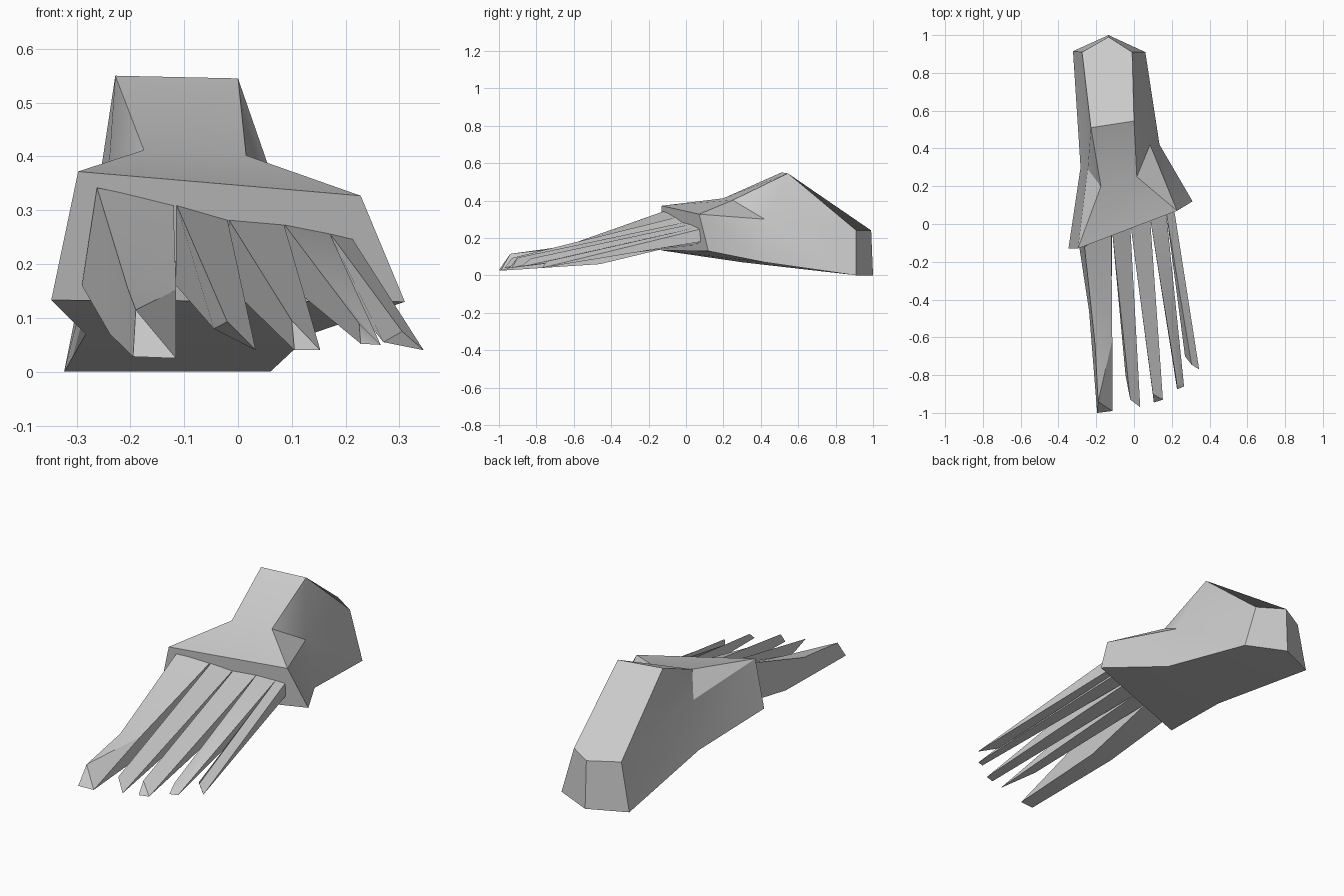
import bpy
import math
from mathutils import Vector

default = bpy.data.objects.get("Cube")
if default:
    bpy.data.objects.remove(default, do_unlink=True)

# Bone-grey material shared by every part
bone = bpy.data.materials.new("bone grey")
bone.use_nodes = True
colour = (0.6, 0.6, 0.6, 1)
bone.diffuse_color = colour
bone.node_tree.nodes["Principled BSDF"].inputs["Base Color"].default_value = colour


def make_part(name, points, faces):
    """Build an object from named corner points and faces listing those names."""
    order = list(points)
    mesh = bpy.data.meshes.new(name)
    indexed = [[order.index(corner) for corner in face.split()] for face in faces]
    mesh.from_pydata([Vector(points[key]) for key in order], [], indexed)
    mesh.materials.append(bone)
    part = bpy.data.objects.new(name, mesh)
    bpy.context.collection.objects.link(part)
    bpy.ops.object.select_all(action="DESELECT")
    bpy.context.view_layer.objects.active = part
    part.select_set(True)
    bpy.ops.object.mode_set(mode="EDIT")
    bpy.ops.mesh.select_all(action="SELECT")
    bpy.ops.mesh.normals_make_consistent(inside=False)
    bpy.ops.object.mode_set(mode="OBJECT")
    bpy.ops.object.shade_smooth_by_angle(angle=math.radians(30))
    return part


# Heel, ankle and instep in one faceted block
foot_points = {
    "front_top_right": (-.297, -.13, .372),
    "front_top_left": (.228, .07, .327),
    "front_low_right": (-.347, -.13, .133),
    "front_low_left": (.31, .12, .13),
    "instep_right": (-.175, .2, .412),
    "instep_left": (.015, .25, .402),
    "ankle_right": (-.228, .51, .55),
    "ankle_left": (0, .545, .545),
    "side_right": (-.245, .29, .31),
    "side_left": (.085, .42, .3),
    "sole_right": (-.283, .3, .07),
    "sole_left": (.135, .42, .07),
    "heel_top_right": (-.275, .91, .24),
    "heel_top_left": (-.01, .91, .24),
    "heel_top_back": (-.135, .99, .24),
    "heel_low_right": (-.323, .915, 0),
    "heel_low_left": (.06, .91, 0),
    "heel_low_back": (-.135, 1, 0),
}
foot_faces = [
    "front_top_right front_top_left front_low_left front_low_right",
    "front_top_right front_top_left instep_left instep_right",
    "instep_right instep_left ankle_left ankle_right",
    "ankle_right ankle_left heel_top_left heel_top_back heel_top_right",
    "front_low_right front_low_left sole_left sole_right",
    "sole_right sole_left heel_low_left heel_low_back heel_low_right",
]
for side in ("right", "left"):
    foot_faces += [face.replace("SIDE", side) for face in (
        "front_top_SIDE front_low_SIDE sole_SIDE side_SIDE",
        "front_top_SIDE side_SIDE instep_SIDE",
        "instep_SIDE side_SIDE ankle_SIDE",
        "ankle_SIDE side_SIDE heel_top_SIDE",
        "side_SIDE sole_SIDE heel_low_SIDE heel_top_SIDE",
        "heel_top_SIDE heel_low_SIDE heel_low_back heel_top_back",
    )]
make_part("foot_block", foot_points, foot_faces)


def front_y(x):
    """Depth of the slanted front of the foot block, slightly inside it."""
    return .38 * x


# Big toe with a bent knuckle and a wedge tip
toe_points = {
    "base_top_right": (-.262, -.12, .342),
    "base_top_left": (-.12, front_y(-.12), .312),
    "base_low_right": (-.29, -.12, .16),
    "base_low_left": (-.115, front_y(-.115), .16),
    "knuckle_top_right": (-.205, -.65, .155),
    "knuckle_top_left": (-.115, -.615, .152),
    "knuckle_low_right": (-.238, -.46, .07),
    "knuckle_low_left": (-.12, -.46, .06),
    "tip_top": (-.19, -.94, .115),
    "tip_right": (-.195, -1, .028),
    "tip_left": (-.115, -.99, .025),
}
make_part("big_toe", toe_points, [
    "base_top_right base_top_left base_low_left base_low_right",
    "base_top_right base_top_left knuckle_top_left knuckle_top_right",
    "base_low_right base_low_left knuckle_low_left knuckle_low_right",
    "base_top_right base_low_right knuckle_low_right knuckle_top_right",
    "base_top_left base_low_left knuckle_low_left knuckle_top_left",
    "knuckle_top_right knuckle_top_left tip_top",
    "knuckle_top_left tip_left tip_top",
    "knuckle_low_right knuckle_low_left tip_left tip_right",
    "knuckle_top_right knuckle_low_right tip_right tip_top",
    "knuckle_top_left knuckle_low_left tip_left",
    "tip_top tip_right tip_left",
])

# Four slim toes tapering to three-cornered tips
# Each row: base right (x, z), base left (x, z), base underside z, tip top, right, left
slim_toes = {
    "second_toe": ((-.115, .312), (-.02, .284), .16,
                   (-.02, -.93, .093), (-.045, -.8, .08), (.033, -.97, .04)),
    "middle_toe": ((-.018, .284), (.085, .275), .16,
                   (.1, -.9, .095), (.105, -.945, .04), (.153, -.93, .04)),
    "fourth_toe": ((.085, .275), (.17, .258), .17,
                   (.225, -.83, .09), (.228, -.875, .052), (.265, -.86, .05)),
    "little_toe": ((.17, .258), (.212, .248), .18,
                   (.305, -.745, .075), (.27, -.7, .055), (.345, -.77, .04)),
}
for name, (right, left, low, top_tip, right_tip, left_tip) in slim_toes.items():
    points = {
        "top_right": (right[0], front_y(right[0]), right[1]),
        "top_left": (left[0], front_y(left[0]), left[1]),
        "low_right": (right[0], front_y(right[0]), low),
        "low_left": (left[0], front_y(left[0]), low),
        "tip_top": top_tip,
        "tip_right": right_tip,
        "tip_left": left_tip,
    }
    make_part(name, points, [
        "top_right top_left low_left low_right",
        "top_right top_left tip_left tip_top",
        "low_right low_left tip_left tip_right",
        "top_right low_right tip_right tip_top",
        "top_left low_left tip_left",
        "tip_top tip_right tip_left",
    ])
